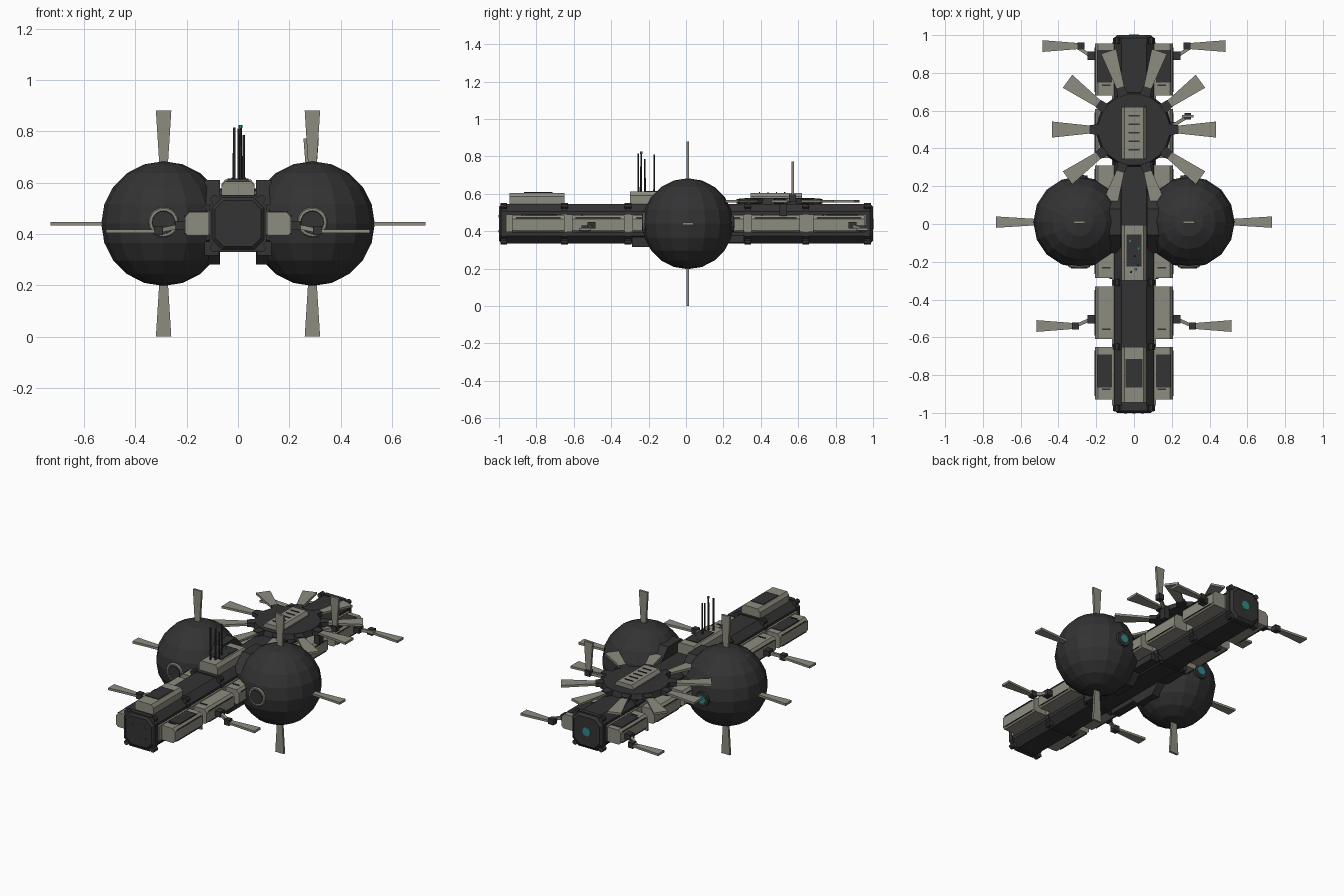
import bpy, bmesh, math
from mathutils import Vector, Matrix

if "Cube" in bpy.data.objects:
    bpy.data.objects.remove(bpy.data.objects["Cube"])


def material(name, rgb):
    m = bpy.data.materials.new(name)
    m.diffuse_color = (*rgb, 1)
    m.use_nodes = True
    m.node_tree.nodes["Principled BSDF"].inputs["Base Color"].default_value = m.diffuse_color
    return m


DARK = material("charcoal", (0.033, 0.033, 0.033))
LIGHT = material("warm_grey", (0.27, 0.262, 0.215))
TEAL = material("teal", (0.03, 0.25, 0.26))
ZC = 0.44  # height of the hull axis


def finish(name, bm, mat):
    bmesh.ops.recalc_face_normals(bm, faces=bm.faces)
    me = bpy.data.meshes.new(name)
    bm.to_mesh(me)
    bm.free()
    me.materials.append(mat)
    ob = bpy.data.objects.new(name, me)
    bpy.context.collection.objects.link(ob)
    return ob


def loft(name, rings, mat):
    """Skin a list of equal-length vertex loops and cap both ends."""
    bm = bmesh.new()
    vs = [[bm.verts.new(p) for p in r] for r in rings]
    for a, b in zip(vs, vs[1:]):
        for i in range(len(a)):
            j = (i + 1) % len(a)
            bm.faces.new((a[i], a[j], b[j], b[i]))
    bm.faces.new(vs[0])
    bm.faces.new(vs[-1])
    return finish(name, bm, mat)


def blade(name, start, end, side, w0, w1, t0, t1, mat):
    """Tapered bar from start to end; side is the width direction."""
    a, b = Vector(start), Vector(end)
    u = Vector(side).normalized()
    v = (b - a).cross(u).normalized()
    return loft(name, [[c + u * w * i + v * t * j for i, j in
                        ((-.5, -.5), (.5, -.5), (.5, .5), (-.5, .5))]
                       for c, w, t in ((a, w0, t0), (b, w1, t1))], mat)


def box(name, x, y, z, mat):
    """Box from three (low, high) ranges."""
    cx, cy = sum(x) / 2, sum(y) / 2
    w, d = abs(x[1] - x[0]), abs(y[1] - y[0])
    return blade(name, (cx, cy, z[0]), (cx, cy, z[1]), (1, 0, 0), w, w, d, d, mat)


def cylinder(name, centre, axis, r0, r1, depth, sides, mat):
    bm = bmesh.new()
    rot = Vector(axis).to_track_quat('Z', 'Y').to_matrix().to_4x4()
    turn = Matrix.Rotation(math.pi / sides, 4, 'Z')
    bmesh.ops.create_cone(bm, cap_ends=True, segments=sides, radius1=r0, radius2=r1,
                          depth=depth, matrix=Matrix.Translation(centre) @ rot @ turn)
    return finish(name, bm, mat)


def octagon(y, h, c):
    """Chamfered square of half-size h and chamfer c around the hull axis."""
    k = h - c
    return [(x, y, ZC + z) for x, z in ((-k, -h), (k, -h), (h, -k), (h, k),
                                        (k, h), (-k, h), (-h, k), (-h, -k))]


def raised_block(name, y0, y1, z0, z1):
    """Low trapezoid housing on the hull top."""
    loft(name, [[(-.065, y, z0), (.065, y, z0), (.065, y, z1 - .02),
                 (.05, y, z1), (-.05, y, z1), (-.065, y, z1 - .02)] for y in (y0, y1)], LIGHT)


# Hull with bevelled nose and tail
loft("hull", [octagon(-1, .09, .035), octagon(-.985, .105, .04),
              octagon(.985, .105, .04), octagon(1, .09, .035)], DARK)

# Clamp rings with corner knobs
for y in (-.975, -.65, -.31, .33, .64, .97):
    loft("clamp_ring", [octagon(y - .014, .111, .042), octagon(y + .014, .111, .042)], DARK)
    for sx in (-1, 1):
        for sz in (-1, 1):
            cylinder("clamp_knob", (sx * .092, y, ZC + sz * .096), (0, 1, 0),
                     .016, .016, .036, 8, DARK)

# Nose studs and tail engine
for x in (-.045, 0, .045):
    for z in (-.04, .04):
        cylinder("nose_stud", (x, -1, ZC + z), (0, 1, 0), .008, .008, .004, 8, DARK)
cylinder("tail_engine", (0, .992, ZC), (0, 1, 0), .075, .06, .016, 16, DARK)
cylinder("tail_glow", (0, .998, ZC), (0, 1, 0), .028, .028, .008, 12, TEAL)

# Side pods, mirrored on both sides
pods = [(-.93, -.65), (-.61, -.33), (-.285, -.1), (.1, .31), (.35, .61), (.68, .955)]
for s in (-1, 1):
    box("side_strip", (s * .1, s * .116), (-.96, .96), (.395, .49), LIGHT)
    for y0, y1 in pods:
        prof = [(.1, .393), (.195, .393), (.207, .405), (.207, .465), (.19, .485), (.1, .485)]
        loft("side_pod", [[(s * x, y, z) for x, z in prof] for y in (y0, y1)], LIGHT)
        # grille bars and hatch on each pod
        box("pod_slot", (s * .125, s * .17), (y0 + .05, y0 + .058), (.483, .489), DARK)
        for z in (.4, .468):
            box("pod_trim", (s * .205, s * .21), (y0 + .02, y1 - .02), (z, z + .004), DARK)
    for y0, y1 in ((-.865, -.69), (.75, .92)):
        box("pod_dark_panel", (s * .105, s * .192), (y0, y1), (.482, .489), DARK)

    # Jointed side arms ending in paddles
    for y, ya in ((-.505, -.54), (.89, .942)):
        box("arm_mount", (s * .195, s * .245), (y - .022, y + .022), (.415, .45), DARK)
        blade("arm_link", (s * .23, y, .43), (s * .31, ya, .413), (0, 0, 1),
              .018, .018, .018, .018, LIGHT)
        xe = .31 if y < 0 else .28
        box("arm_joint", (s * (xe - .018), s * (xe + .018)), (ya - .018, ya + .018),
            (.395, .43), DARK)
        blade("arm_paddle", (s * (xe + .015), ya, .411), (s * (xe + .205), ya, .411),
              (0, 1, 0), .032, .062, .014, .014, LIGHT)

# Tank spheres with fins and ports
R = .243
for s in (-1, 1):
    c = Vector((s * .29, .01, ZC))
    bm = bmesh.new()
    bmesh.ops.create_uvsphere(bm, u_segments=16, v_segments=10, radius=R,
                              matrix=Matrix.Translation(c))
    finish("tank_sphere", bm, DARK)
    cylinder("tank_collar", (s * .1, .01, ZC + .005), (1, 0, 0), .178, .178, .06, 8, DARK)
    box("collar_brace", (s * .075, s * .13), (-.29, -.1), (.315, .37), DARK)
    box("collar_brace", (s * .075, s * .13), (.1, .31), (.34, .38), DARK)
    for d, w in (((0, 0, 1), (1, 0, 0)), ((0, 0, -1), (1, 0, 0)), ((s, 0, 0), (0, 1, 0))):
        d = Vector(d)
        blade("tank_fin", c + d * (R - .01), c + d * .44, w, .034, .06, .014, .014, LIGHT)
    # front docking ring
    bpy.ops.mesh.primitive_torus_add(location=(c.x, -.222, ZC + .005),
                                     rotation=(math.pi / 2, 0, 0), major_segments=20,
                                     minor_segments=6, major_radius=.05, minor_radius=.009)
    ring = bpy.context.object
    ring.name = "docking_ring"
    ring.data.materials.append(LIGHT)
    cylinder("docking_port", (c.x, -.22, ZC + .005), (0, 1, 0), .044, .044, .03, 16, DARK)
    # rear thruster
    cylinder("tank_thruster", (c.x, .242, ZC), (0, 1, 0), .05, .045, .03, 12, DARK)
    cylinder("tank_glow", (c.x, .256, ZC), (0, 1, 0), .026, .026, .008, 12, TEAL)

# Raised housings on the hull top
raised_block("front_housing", -.945, -.65, .54, .605)
box("housing_panel", (-.045, .045), (-.865, -.715), (.602, .609), DARK)
raised_block("tower_housing", -.3, -.005, .54, .612)
box("tower_panel", (-.04, .04), (-.225, -.055), (.609, .616), DARK)

# Antenna masts
for x, y, top in ((-.015, -.255, .815), (.01, -.24, .815), (.022, -.22, .785), (.004, -.17, .81)):
    cylinder("antenna", (x, y, (.6 + top) / 2), (0, 0, 1), .006, .005, top - .6, 6, DARK)
cylinder("antenna_light", (.01, -.24, .819), (0, 0, 1), .008, .008, .012, 6, TEAL)
for x, y in ((-.02, -.09), (.025, -.13)):
    cylinder("tower_light", (x, y, .617), (0, 0, 1), .006, .006, .006, 6, TEAL)

# Rear radiator disc with ten radial fins
D = Vector((0, .5, .56))
cylinder("radiator_disc", D, (0, 0, 1), .2, .19, .035, 20, DARK)
for i in range(10):
    a = math.radians(36 * i)
    d = Vector((math.cos(a), math.sin(a), 0))
    w = Vector((-d.y, d.x, 0))
    blade("fin_bracket", D + d * .18, D + d * .235, w, .06, .045, .03, .026, DARK)
    blade("radiator_fin", D + d * .225, D + d * .435, w, .04, .085, .014, .014, LIGHT)
raised_block("disc_housing", .345, .62, .57, .605)
for k in range(5):
    y = .39 + k * .045
    box("housing_slat", (-.03, .03), (y, y + .006), (.603, .609), DARK)

# Upright paddle beside the disc
box("paddle_mount", (.185, .225), (.5, .54), (.48, .56), DARK)
blade("paddle_link", (.205, .52, .55), (.285, .57, .575), (0, 0, 1), .018, .018, .018, .018, LIGHT)
box("paddle_joint", (.267, .303), (.552, .588), (.56, .595), DARK)
blade("upright_paddle", (.285, .57, .59), (.285, .57, .772), (1, 0, 0), .032, .06, .014, .014, LIGHT)
